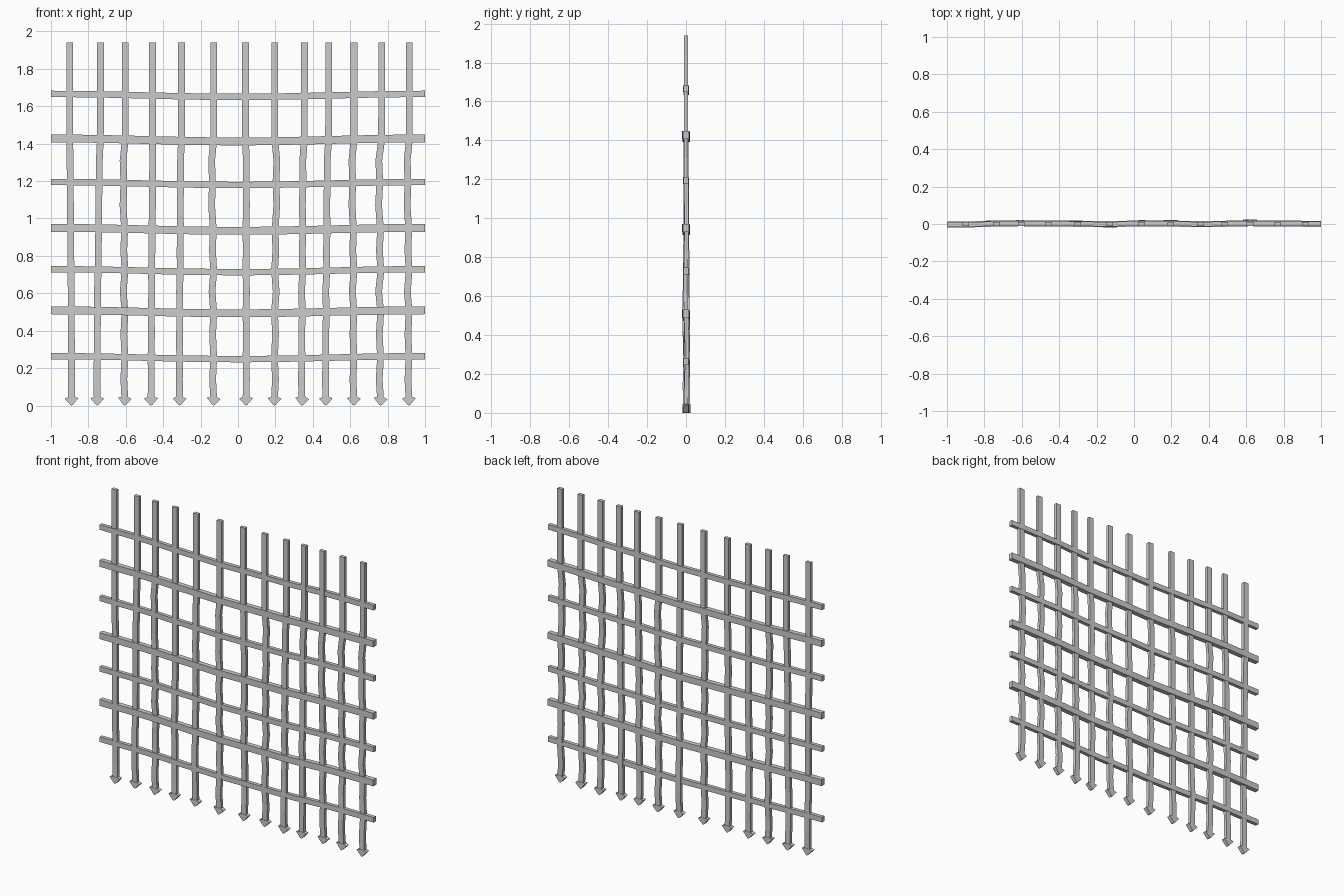
import bpy, bmesh, math
from mathutils import Vector

if "Cube" in bpy.data.objects:
    bpy.data.objects.remove(bpy.data.objects["Cube"])


def make_object(name, bm):
    bmesh.ops.recalc_face_normals(bm, faces=bm.faces)
    me = bpy.data.meshes.new(name)
    bm.to_mesh(me)
    bm.free()
    ob = bpy.data.objects.new(name, me)
    bpy.context.collection.objects.link(ob)
    return ob


def sweep_bar(bm, path, across, half_w, half_d):
    """Rectangular bar following a path; section spans 'across' and y."""
    a, d = Vector(across) * half_w, Vector((0, half_d, 0))
    rings = [[bm.verts.new(Vector(p) + s * a + t * d)
              for s, t in ((-1, -1), (1, -1), (1, 1), (-1, 1))] for p in path]
    for r, q in zip(rings, rings[1:]):
        for i in range(4):
            j = (i + 1) % 4
            bm.faces.new((r[i], r[j], q[j], q[i]))
    bm.faces.new(rings[0])
    bm.faces.new(rings[-1])


def extrude_profile(bm, pts, y, half_d):
    """Flat outline in x/z given thickness along y."""
    f = [bm.verts.new((x, y - half_d, z)) for x, z in pts]
    b = [bm.verts.new((x, y + half_d, z)) for x, z in pts]
    bm.faces.new(f)
    bm.faces.new(b[::-1])
    n = len(pts)
    for i in range(n):
        j = (i + 1) % n
        bm.faces.new((f[i], f[j], b[j], b[i]))


# upright positions: x at top, x at foot, sideways bow, depth drift
uprights = [
    (-0.900, -0.890, 0.000, -0.005), (-0.735, -0.753, -0.003, 0.004),
    (-0.603, -0.605, -0.011, 0.007), (-0.457, -0.465, 0.003, 0.003),
    (-0.302, -0.312, -0.003, 0.002), (-0.130, -0.130, -0.011, -0.002),
    (0.040, 0.043, 0.004, 0.006), (0.197, 0.195, 0.011, 0.004),
    (0.355, 0.342, -0.006, -0.002), (0.485, 0.470, -0.005, 0.002),
    (0.620, 0.620, -0.011, 0.007), (0.768, 0.762, -0.014, 0.004),
    (0.916, 0.914, -0.011, 0.002)]

# heights along an upright, with share of foot shift and bow at each
levels = [(1.94, 0, 0), (1.66, 0, 0), (1.42, 0.05, 0), (1.31, 0.2, 1),
          (1.19, 0.3, 0.6), (1.07, 0.4, 1), (0.94, 0.5, 0.2),
          (0.83, 0.6, 0.6), (0.72, 0.7, 0), (0.61, 0.8, 0.8),
          (0.50, 0.85, 0), (0.38, 0.9, 0.5), (0.255, 1, 0),
          (0.14, 1, 0.5), (0.035, 1, 0)]

# upright bars with spear-shaped feet
for n, (x0, x1, bow, drift) in enumerate(uprights):
    bm = bmesh.new()
    path = [(x0 + (x1 - x0) * s + bow * b,
             drift * s + 0.004 * s * math.sin(9 * z + 2 * n), z)
            for z, s, b in levels]
    sweep_bar(bm, path, (1, 0, 0), 0.018, 0.011)
    x, y, _ = path[-1]
    t = 0.003 * (n % 3)
    extrude_profile(bm, [(x - 0.037, 0.037 + t), (x - 0.018, 0.045),
                         (x + 0.018, 0.045), (x + 0.037, 0.040 - t),
                         (x + 0.007, 0.004), (x, 0.0), (x - 0.007, 0.004)],
                    y, 0.013)
    make_object(f"upright_bar_{n + 1}", bm)

# sagging cross bars, alternately slim and heavy
rows = [1.666, 1.428, 1.195, 0.950, 0.729, 0.509, 0.264]
for n, z in enumerate(rows):
    heavy = n % 2
    bm = bmesh.new()
    stops = [(-1.0, -0.004)] + [(u[0], u[3] * 0.6) for u in uprights] + [(1.0, 0.0)]
    path = [(x, y, z - 0.016 * (1 + math.cos(math.pi * x)) / 2) for x, y in stops]
    sweep_bar(bm, path, (0, 0, 1), 0.021 if heavy else 0.017,
              0.016 if heavy else 0.012)
    make_object(f"cross_bar_{n + 1}", bm)
